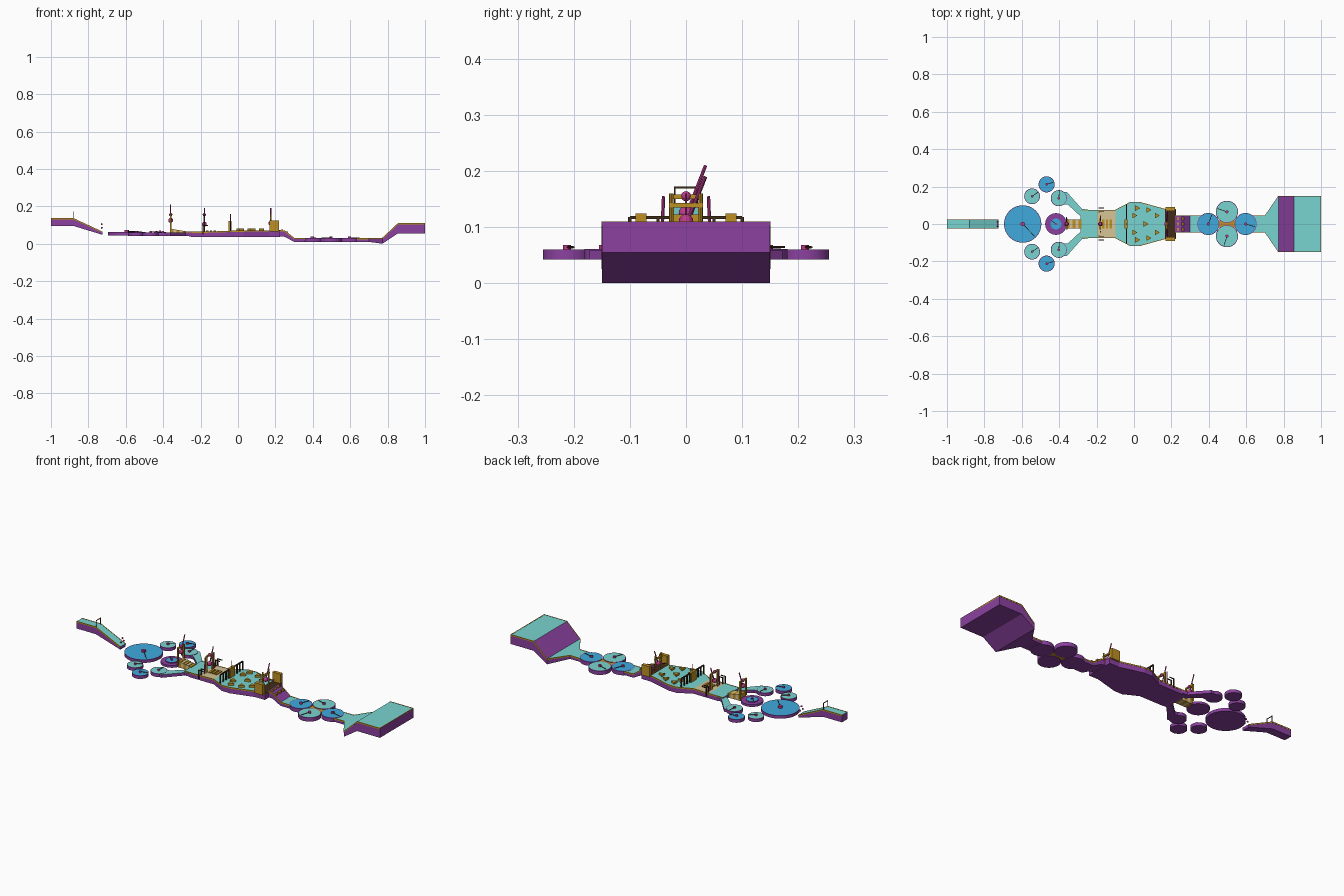
import bpy, bmesh, math
from mathutils import Vector, Matrix

if "Cube" in bpy.data.objects:
    bpy.data.objects.remove(bpy.data.objects["Cube"])

COL = dict(teal=(.19, .66, .63), blue=(.05, .40, .72), purple=(.26, .053, .35),
           tan=(.67, .55, .30), gold=(.51, .28, .017), magenta=(.51, .045, .26), dark=(.05, .025, .01))
MAT = {}
for key, c in COL.items():
    MAT[key] = bpy.data.materials.new(key)
    MAT[key].diffuse_color = (*c, 1)


def finish(name, bm, mats):
    bmesh.ops.recalc_face_normals(bm, faces=bm.faces)
    me = bpy.data.meshes.new(name)
    bm.to_mesh(me)
    bm.free()
    for m in mats:
        me.materials.append(MAT[m])
    ob = bpy.data.objects.new(name, me)
    bpy.context.collection.objects.link(ob)
    return ob


def box(name, x, y, z, mat):
    """Box from (min, max) ranges."""
    bm = bmesh.new()
    size = [b - a for a, b in (x, y, z)]
    mid = [(a + b) / 2 for a, b in (x, y, z)]
    bmesh.ops.create_cube(bm, size=1, matrix=Matrix.Translation(mid) @ Matrix.Diagonal((*size, 1)))
    return finish(name, bm, [mat])


def rod(name, a, b, r, mat, sides=8):
    a, b = Vector(a), Vector(b)
    d = b - a
    M = Matrix.Translation((a + b) / 2) @ d.to_track_quat('Z', 'Y').to_matrix().to_4x4()
    bm = bmesh.new()
    bmesh.ops.create_cone(bm, cap_ends=True, segments=sides, radius1=r, radius2=r, depth=d.length, matrix=M)
    return finish(name, bm, [mat])


def ball(name, p, r, mat='magenta'):
    bm = bmesh.new()
    bmesh.ops.create_uvsphere(bm, u_segments=12, v_segments=8, radius=r, matrix=Matrix.Translation(p))
    return finish(name, bm, [mat])


def track(name, secs, tops, rim=True):
    """Loft of sections (x, half width, bottom, top) with one top colour per segment."""
    def loft(nm, quads, mats, top_ids):
        bm = bmesh.new()
        rings = [[bm.verts.new(p) for p in q] for q in quads]
        bm.faces.new(rings[0])
        bm.faces.new(rings[-1])
        for i in range(len(rings) - 1):
            for k in range(4):
                f = bm.faces.new((rings[i][k], rings[i][(k + 1) % 4], rings[i + 1][(k + 1) % 4], rings[i + 1][k]))
                if k == 2 and top_ids:
                    f.material_index = top_ids[i]
        finish(nm, bm, mats)
    mats = ['purple'] + sorted(set(tops))
    loft(name, [[(x, -w, b), (x, w, b), (x, w, t), (x, -w, t)] for x, w, b, t in secs],
         mats, [mats.index(c) for c in tops])
    if rim:
        for s in (-1, 1):
            loft(name + "_rim", [[(x, s * (w - .003), t - .006), (x, s * (w + .001), t - .006),
                                  (x, s * (w + .001), t + .001), (x, s * (w - .003), t + .001)]
                                 for x, w, b, t in secs], ['gold'], None)


def disc(name, x, y, r, z0, z1, top, ang=None):
    bm = bmesh.new()
    bmesh.ops.create_cone(bm, cap_ends=True, segments=32, radius1=r, radius2=r, depth=z1 - z0,
                          matrix=Matrix.Translation((x, y, (z0 + z1) / 2)))
    bm.normal_update()
    cap = [f for f in bm.faces if f.normal.z > .9]
    bmesh.ops.inset_region(bm, faces=cap, thickness=.003)
    cap[0].material_index = 1
    ob = finish(name, bm, ['purple', top])
    for f in ob.data.polygons:
        f.use_smooth = len(f.vertices) == 4 and abs(f.normal.z) < .5
    # spinner hub and sweeping bar
    if ang is not None:
        h = .006 + .05 * r
        rod(name + "_hub", (x, y, z1), (x, y, z1 + h), .003 + .09 * r, 'magenta', 12)
        rod(name + "_bar", (x, y, z1 + .004), (x + .9 * r * math.cos(ang), y + .9 * r * math.sin(ang), z1 + .004),
            .002, 'dark', 6)


def arch(name, x, w, z0, z1, t, mat):
    for s in (-1, 1):
        box(name + "_post", (x - t, x + t), (s * w - t, s * w + t), (z0, z1), mat)
    box(name + "_beam", (x - t, x + t), (-w - t, w + t), (z1 - 2 * t, z1), mat)


# start platform, ramp and start arch
track("start_ramp", [(-1, .024, .095, .136), (-.88, .024, .095, .136), (-.725, .024, .048, .064)], ['teal', 'teal'])
arch("start_arch", -.88, .02, .135, .172, .0015, 'dark')
for z, y in ((.105, 0), (.085, .012), (.085, -.012)):
    ball("ramp_bead", (-.728, y, z), .005)

# spinning disc field
disc("large_disc", -.595, 0, .1, .045, .062, 'blue', -.8)
disc("hub_disc", -.417, 0, .058, .045, .058, 'purple')
disc("hub_disc_core", -.417, 0, .032, .05, .063, 'blue', 2.5)
for s in (-1, 1):
    disc("near_disc", -.545, s * .148, .042, .042, .06, 'teal', .6)
    disc("outer_disc", -.467, s * .212, .043, .042, .06, 'blue', .3)
    disc("arm_disc", -.402, s * .138, .043, .042, .0605, 'teal', 1.5)
    # bent side arm joining the deck
    bm = bmesh.new()
    pts = [(-.385, .105), (-.355, .105), (-.29, .045), (-.24, .075), (-.28, .082), (-.36, .172), (-.385, .172)]
    f = bm.faces.new([bm.verts.new((x, s * y, .059)) for x, y in pts])
    f.material_index = 1
    ext = bmesh.ops.extrude_face_region(bm, geom=[f], use_keep_orig=True)
    for v in (v for v in ext['geom'] if isinstance(v, bmesh.types.BMVert)):
        v.co.z = .042
    for f in bm.faces:
        f.material_index = int(all(v.co.z > .05 for v in f.verts))
    finish("side_arm", bm, ['purple', 'teal'])

# stepped ramp down to the deck
for i in range(5):
    x = -.36 + .016 * i
    box("step", (x, x + .016), (-.024, .024), (.045, .08 - .003 * i), 'tan' if i % 2 else 'gold')

# main deck
track("main_deck", [(-.285, .075, .045, .064), (-.25, .075, .037, .064), (-.195, .075, .037, .064),
                    (-.1, .075, .037, .066), (-.02, .117, .037, .069), (.03, .117, .037, .07),
                    (.165, .08, .037, .071), (.225, .08, .037, .071)],
      ['teal', 'teal', 'tan', 'teal', 'teal', 'teal', 'dark'])
for x in (-.17, -.15, -.13):
    box("deck_step", (x, x + .012), (-.024, .024), (.06, .07), 'gold')

# swinging hammers under their gates
for x, top in ((-.36, .21), (-.18, .19)):
    arch("hammer_gate", x, .026, .06, .158, .004, 'gold')
    rod("hammer_rod", (x, 0, top - .09), (x, .035, top), .003, 'magenta')
    ball("hammer_head", (x, 0, top - .085), .013)
    ball("hammer_pivot", (x, 0, .155), .009)
for s in (-1, 1):
    rod("gate_pin", (-.18, s * .044, .06), (-.18, s * .04, .155), .003, 'magenta')
    for y in (.065, .085):
        box("side_frame_post", (-.19, -.184), (s * y - .003, s * y + .003), (.05, .1), 'dark')
        box("side_frame_bar", (-.19, -.16), (s * y - .002, s * y + .002), (.096, .1), 'dark')

# row of doors
for i in range(9):
    y = -.1 + .025 * i
    box("door_post", (-.044, -.038), (y - .003, y + .003), (.066, .118), 'dark')
box("door_lintel", (-.044, -.038), (-.1, .1), (.114, .12), 'dark')
box("door_panel", (-.05, -.035), (-.024, .024), (.066, .122), 'gold')
rod("door_mast", (-.04, 0, .12), (-.04, 0, .16), .002, 'magenta')

# triangular bumpers
spots = [(0, .045), (0, -.045), (.015, .085), (.015, -.085), (.06, 0), (.075, .075), (.075, -.075), (.12, .045), (.12, -.045)]
for x, y in spots:
    bm = bmesh.new()
    bmesh.ops.create_cone(bm, cap_ends=True, segments=3, radius1=.018, radius2=.018, depth=.014,
                          matrix=Matrix.Translation((x, y, .075)) @ Matrix.Rotation(-math.pi / 2, 4, 'Z'))
    bmesh.ops.rotate(bm, verts=bm.verts, cent=(x, y, 0), matrix=Matrix.Rotation(0 if max(v.co.x for v in bm.verts) > x + .017 else math.pi / 2, 3, 'Z'))
    finish("triangle_bumper", bm, ['gold'])

# exit gate
for s in (-1, 1):
    box("gate_panel", (.168, .218), sorted((s * .07, s * .09)), (.065, .124), 'gold')
    rod("gate_mast", (.175, s * .026, .07), (.175, s * .026, .16), .004, 'gold')
    rod("gate_cross_rod", (.175, s * .085, .075), (.175, s * .02, .1), .003, 'magenta')
rod("gate_pendulum", (.175, 0, .105), (.175, .034, .19), .003, 'magenta')
ball("gate_pendulum_head", (.175, 0, .11), .013)
box("gate_crossbar", (.17, .18), (-.03, .03), (.135, .143), 'gold')

# slope, lower lane and finish platform
track("lower_slope", [(.22, .045, .04, .072), (.25, .045, .037, .07), (.3, .045, .01, .031), (.4, .045, .01, .029)],
      ['purple', 'purple', 'teal'])
for x in (.235, .262):
    for y in (-.03, .03, 0):
        z = .072 - max(0, x - .25) * .78
        box("slope_stud", (x - .006, x + .006), (y - .008, y + .008), (z - .008, z + .004), 'gold')
for i, (x, y, c) in enumerate([(.397, 0, 'blue'), (.497, .065, 'teal'), (.497, -.065, 'teal'), (.597, 0, 'blue')]):
    disc("lane_disc", x, y, .059, .008, .031 if c == 'blue' else .0305, c, 1.2 + 1.6 * i)
box("lane_centre", (.44, .56), (-.02, .02), (.01, .028), 'gold')
track("finish_platform", [(.6, .045, .01, .029), (.7, .045, .01, .03), (.772, .15, 0, .031),
                          (.855, .15, .055, .109), (1, .15, .055, .109)],
      ['teal', 'teal', 'purple', 'teal'])
box("finish_edge", (.996, 1), (-.15, .15), (.102, .11), 'gold')

for m in bpy.data.materials:
    if m.users and not m.is_grease_pencil:
        m.use_nodes = True
        m.node_tree.nodes["Principled BSDF"].inputs["Base Color"].default_value = m.diffuse_color
